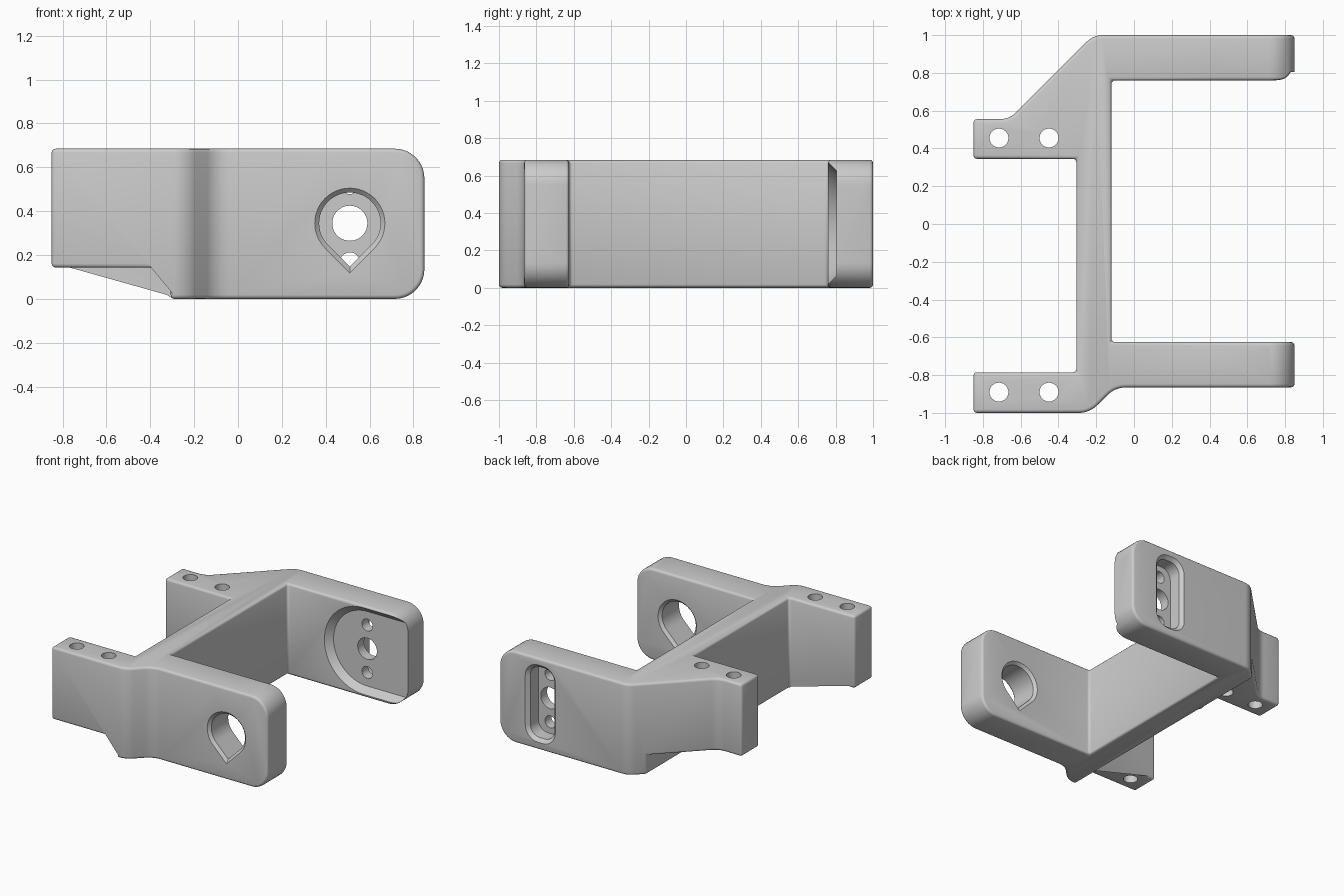
import bpy, bmesh, math
from mathutils import Vector

if "Cube" in bpy.data.objects:
    bpy.data.objects.remove(bpy.data.objects["Cube"])

grey = bpy.data.materials.new("plain grey")
grey.use_nodes = True
grey.diffuse_color = (0.6, 0.6, 0.6, 1)
grey.node_tree.nodes["Principled BSDF"].inputs["Base Color"].default_value = (0.6, 0.6, 0.6, 1)

HOLE_X, HOLE_Z = 0.51, 0.345   # pivot axis shared by both arms
HEIGHT = 0.685


def rounded(corners, steps=8):
    """Polygon from (u, v, radius) corners, with each corner filleted."""
    out = []
    for i, (u, v, r) in enumerate(corners):
        p = Vector((u, v))
        if r == 0:
            out.append(p)
            continue
        a = (Vector(corners[i - 1][:2]) - p).normalized()
        b = (Vector(corners[(i + 1) % len(corners)][:2]) - p).normalized()
        half = a.angle(b) / 2
        centre = p + (a + b).normalized() * (r / math.sin(half))
        start = p + a * (r / math.tan(half)) - centre
        end = p + b * (r / math.tan(half)) - centre
        sweep = start.angle_signed(end)
        for k in range(steps + 1):
            t = -sweep * k / steps
            c, s = math.cos(t), math.sin(t)
            out.append(centre + Vector((start.x * c - start.y * s, start.x * s + start.y * c)))
    return out


def loft(name, sections, axis):
    """Solid through (depth, outline) sections along y or z."""
    bm = bmesh.new()
    rings = []
    for d, pts in sections:
        rings.append([bm.verts.new((p[0], d, p[1]) if axis == "y" else (p[0], p[1], d)) for p in pts])
    n = len(rings[0])
    for lo, hi in zip(rings, rings[1:]):
        for i in range(n):
            bm.faces.new((lo[i], lo[(i + 1) % n], hi[(i + 1) % n], hi[i]))
    bm.faces.new(rings[0])
    bm.faces.new(rings[-1])
    bmesh.ops.recalc_face_normals(bm, faces=bm.faces)
    mesh = bpy.data.meshes.new(name)
    bm.to_mesh(mesh)
    bm.free()
    mesh.materials.append(grey)
    obj = bpy.data.objects.new(name, mesh)
    bpy.context.collection.objects.link(obj)
    return obj


def circle(u, v, r, n=40):
    return [(u + r * math.cos(math.tau * k / n), v + r * math.sin(math.tau * k / n)) for k in range(n)]


def teardrop(r, n=36):
    pts = [(HOLE_X, HOLE_Z - r * math.sqrt(2))]
    for k in range(n + 1):
        a = math.radians(-45 + 270 * k / n)
        pts.append((HOLE_X + r * math.cos(a), HOLE_Z + r * math.sin(a)))
    return pts


def open_round(r, n=32):
    """Half circle running straight out through the arm tip."""
    pts = [(1.0, HOLE_Z + r)]
    for k in range(n + 1):
        a = math.radians(90 + 180 * k / n)
        pts.append((HOLE_X + r * math.cos(a), HOLE_Z + r * math.sin(a)))
    return pts + [(1.0, HOLE_Z - r)]


def slot(w, h, r):
    x, z = HOLE_X, HOLE_Z
    return rounded([(x - w, z - h, r), (x + w, z - h, r), (x + w, z + h, r), (x - w, z + h, r)])


# Bracket plan: spine, two arms and two mounting lugs
plan = rounded([
    (-0.85, -1, 0), (-0.235, -1, 0.14), (-0.10, -0.865, 0.14), (0.85, -0.865, 0),
    (0.85, -0.625, 0), (-0.12, -0.625, 0), (-0.12, 0.76, 0), (0.85, 0.76, 0),
    (0.85, 1, 0), (-0.215, 1, 0.12), (-0.66, 0.555, 0.12), (-0.85, 0.555, 0),
    (-0.85, 0.345, 0), (-0.305, 0.345, 0), (-0.305, -0.785, 0), (-0.85, -0.785, 0)])
bracket = loft("bracket", [(0, plan), (HEIGHT, plan)], "z")

cutters = []


def boolean(cutter, operation="DIFFERENCE"):
    cutter.hide_render = True
    m = bracket.modifiers.new(cutter.name, "BOOLEAN")
    m.operation, m.solver, m.object = operation, "EXACT", cutter
    cutters.append(cutter)


# Side outline: raised lugs and rounded arm tips
side = rounded([(-1, 0.143, 0), (-0.307, 0.143, 0), (-0.307, -0.1, 0), (-0.2, -0.1, 0),
                (-0.2, 0, 0), (0.85, 0, 0.135), (0.85, HEIGHT, 0.135), (0.4, HEIGHT, 0),
                (0.4, 0.9, 0), (-1, 0.9, 0)], 10)
boolean(loft("side_outline", [(-1.2, side), (1.2, side)], "y"), "INTERSECT")

# Soft edges
bevel = bracket.modifiers.new("soft_edges", "BEVEL")
bevel.width, bevel.segments = 0.018, 3
bevel.limit_method, bevel.angle_limit = "ANGLE", math.radians(40)
bevel.use_clamp_overlap = False

# Lug bolt holes
for x in (-0.715, -0.45):
    for y in (-0.89, 0.455):
        ring = circle(x, y, 0.05)
        boolean(loft("lug_hole", [(-0.1, ring), (0.9, ring)], "z"))

# Chamfered teardrop hole through the front arm
boolean(loft("teardrop_hole", [
    (-0.885, teardrop(0.18)), (-0.845, teardrop(0.14)),
    (-0.645, teardrop(0.14)), (-0.605, teardrop(0.18))], "y"))

# Back arm: tapered inner recess, outer slot, three through holes
boolean(loft("inner_recess", [(0.74, open_round(0.345)), (0.805, open_round(0.28))], "y"))
boolean(loft("outer_slot", [
    (0.88, slot(0.10, 0.265, 0.08)), (0.975, slot(0.10, 0.265, 0.08)),
    (1.02, slot(0.145, 0.31, 0.125))], "y"))
for dz, r in ((0, 0.08), (0.178, 0.045), (-0.178, 0.045)):
    ring = circle(HOLE_X, HOLE_Z + dz, r)
    boolean(loft("pivot_hole", [(0.7, ring), (1.1, ring)], "y"))

# Bake the modifiers and drop the cutters
bpy.context.view_layer.update()
deps = bpy.context.evaluated_depsgraph_get()
baked = bpy.data.meshes.new_from_object(bracket.evaluated_get(deps))
bracket.modifiers.clear()
bracket.data = baked
for c in cutters:
    bpy.data.objects.remove(c)
baked.materials.clear()
baked.materials.append(grey)
for p in baked.polygons:
    p.material_index = 0

bpy.ops.object.select_all(action="DESELECT")
bracket.select_set(True)
bpy.context.view_layer.objects.active = bracket
bpy.ops.object.shade_smooth_by_angle(angle=math.radians(35))
